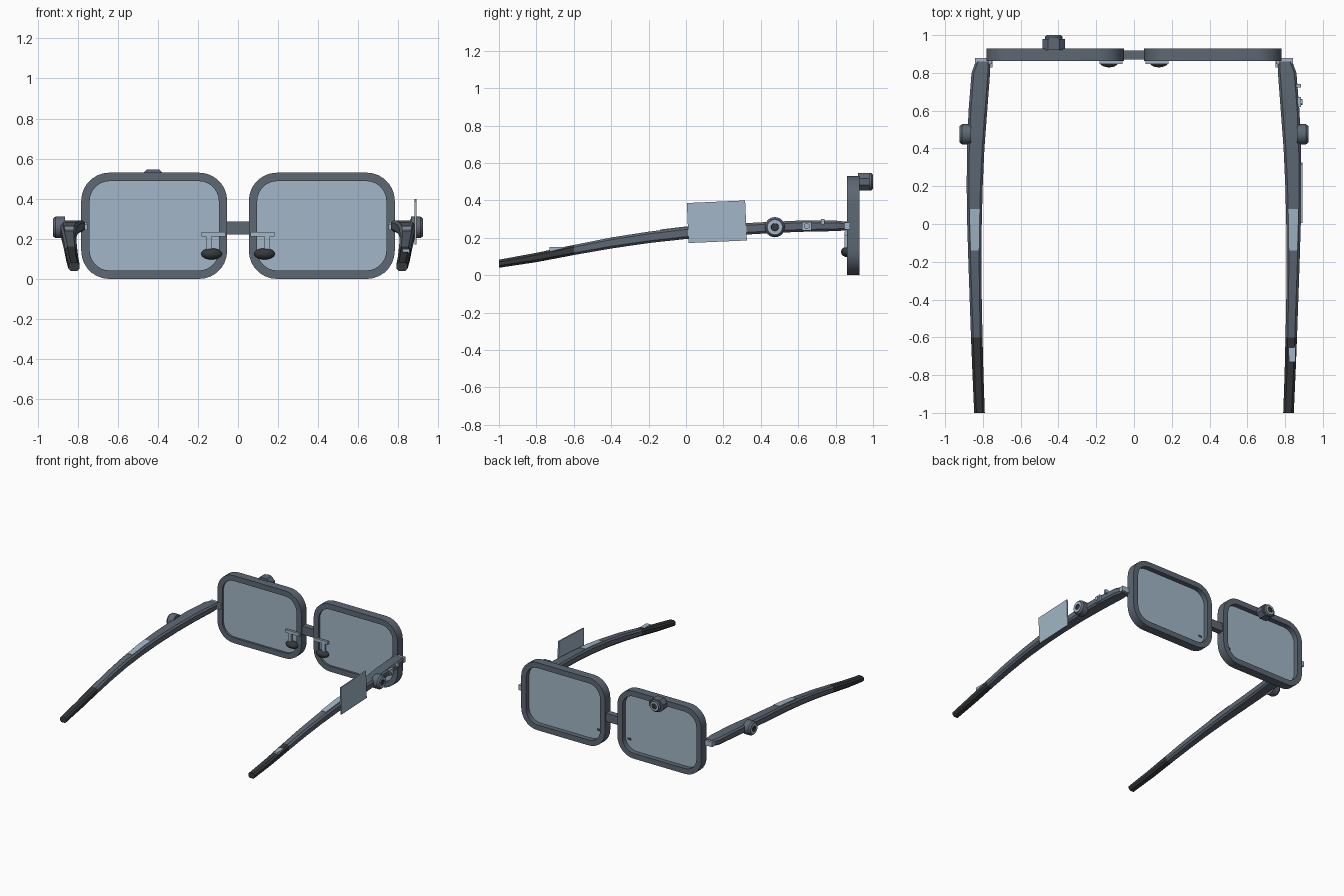
import bpy, bmesh, math
from mathutils import Matrix, Vector

if "Cube" in bpy.data.objects:
    bpy.data.objects.remove(bpy.data.objects["Cube"])


def material(name, rgb):
    m = bpy.data.materials.new(name)
    m.diffuse_color = (*rgb, 1)
    m.use_nodes = True
    m.node_tree.nodes["Principled BSDF"].inputs["Base Color"].default_value = m.diffuse_color
    return m


SLATE = material("slate grey", (0.11, 0.137, 0.172))
PALE = material("pale blue", (0.36, 0.47, 0.57))
BLACK = material("soft black", (0.036, 0.042, 0.046))


def finish(bm, name, mats, smooth=True):
    bmesh.ops.recalc_face_normals(bm, faces=bm.faces)
    me = bpy.data.meshes.new(name)
    bm.to_mesh(me)
    bm.free()
    for m in mats:
        me.materials.append(m)
    ob = bpy.data.objects.new(name, me)
    bpy.context.collection.objects.link(ob)
    if smooth:
        bpy.ops.object.select_all(action='DESELECT')
        ob.select_set(True)
        bpy.context.view_layer.objects.active = ob
        bpy.ops.object.shade_smooth_by_angle(angle=math.radians(35))
    return ob


def box(name, lo, hi, mat, tilt=0):
    lo, hi = Vector(lo), Vector(hi)
    bm = bmesh.new()
    bmesh.ops.create_cube(bm, size=1, matrix=Matrix.Translation((lo + hi) / 2)
                          @ Matrix.Rotation(tilt, 4, 'X')
                          @ Matrix.Diagonal((*(hi - lo), 1)))
    return finish(bm, name, [mat], False)


def loft(bm, loops, caps=True, closed=False):
    """Skin a list of equal-length point loops."""
    rings = [[bm.verts.new(p) for p in lp] for lp in loops]
    pairs = list(zip(rings, rings[1:])) + ([(rings[-1], rings[0])] if closed else [])
    for a, b in pairs:
        n = len(a)
        for i in range(n):
            bm.faces.new((a[i], a[(i + 1) % n], b[(i + 1) % n], b[i]))
    if caps:
        bm.faces.new(rings[0])
        bm.faces.new(rings[-1])


def rounded(cx, cz, hw, hh, r, y, seg=7):
    """Rounded rectangle in the xz plane."""
    pts = []
    for q, (sx, sz) in enumerate(((1, 1), (-1, 1), (-1, -1), (1, -1))):
        for i in range(seg + 1):
            a = (q + i / seg) * math.pi / 2
            pts.append((cx + sx * (hw - r) + r * math.cos(a), y,
                        cz + sz * (hh - r) + r * math.sin(a)))
    return pts


def dial(name, centre, axis, steps, mats, n=24):
    """Stepped round part: steps are (distance, radius, material index)."""
    rot = Vector((0, 0, 1)).rotation_difference(Vector(axis)).to_matrix()
    bm = bmesh.new()
    loops = [[Vector(centre) + rot @ Vector((r * math.cos(2 * math.pi * i / n),
                                             r * math.sin(2 * math.pi * i / n), d))
              for i in range(n)] for d, r, _ in steps]
    loft(bm, loops)
    bm.faces.ensure_lookup_table()
    for k in range(len(steps) - 1):
        for f in bm.faces[k * n:(k + 1) * n]:
            f.material_index = steps[k + 1][2]
    bm.faces[-1].material_index = 2
    return finish(bm, name, mats)


# Temple stations: y, inner x, outer x, bottom z, top z
STATIONS = [(0.86, 0.762, 0.838, 0.240, 0.286), (0.80, 0.762, 0.860, 0.236, 0.292),
            (0.60, 0.777, 0.876, 0.232, 0.292), (0.40, 0.792, 0.884, 0.222, 0.283),
            (0.20, 0.801, 0.886, 0.210, 0.272), (0.00, 0.806, 0.883, 0.194, 0.257),
            (-0.20, 0.808, 0.877, 0.172, 0.233), (-0.40, 0.806, 0.870, 0.143, 0.202),
            (-0.60, 0.802, 0.863, 0.108, 0.162), (-0.80, 0.797, 0.855, 0.070, 0.120),
            (-1.00, 0.790, 0.846, 0.040, 0.083)]


def station(y):
    for a, b in zip(STATIONS, STATIONS[1:]):
        if a[0] >= y >= b[0]:
            t = (a[0] - y) / (a[0] - b[0])
            return [p + (q - p) * t for p, q in zip(a, b)]


def temple_loop(s, st):
    y, x0, x1, z0, z1 = st
    c = 0.012
    return [(s * x, y, z) for x, z in (
        (x0 + c, z0), (x1 - c, z0), (x1, z0 + c), (x1, z1 - c),
        (x1 - c, z1), (x0 + c, z1), (x0, z1 - c), (x0, z0 + c))]


for s, side in ((-1, "left"), (1, "right")):
    # Rim and lens
    cx, cz = s * 0.418, 0.265
    bm = bmesh.new()
    loft(bm, [rounded(cx, cz, 0.364, 0.265, 0.14, 0.862),
              rounded(cx, cz, 0.364, 0.265, 0.14, 0.928),
              rounded(cx, cz, 0.322, 0.223, 0.10, 0.928),
              rounded(cx, cz, 0.322, 0.223, 0.10, 0.862)], caps=False, closed=True)
    finish(bm, side + "_rim", [SLATE])
    bm = bmesh.new()
    loft(bm, [rounded(cx, cz, 0.325, 0.226, 0.10, 0.878),
              rounded(cx, cz, 0.325, 0.226, 0.10, 0.890)])
    finish(bm, side + "_lens", [PALE])

    # Nose pad with its bracket
    bm = bmesh.new()
    bmesh.ops.create_uvsphere(bm, u_segments=20, v_segments=12, radius=1,
                              matrix=Matrix.Translation((s * 0.132, 0.861, 0.125))
                              @ Matrix.Diagonal((0.052, 0.032, 0.028, 1)))
    finish(bm, side + "_nose_pad", [BLACK])
    xs = sorted((s * 0.062, s * 0.183))
    box(side + "_pad_bar", (xs[0], 0.848, 0.212), (xs[1], 0.866, 0.235), PALE)
    xs = sorted((s * 0.133, s * 0.16))
    box(side + "_pad_arm", (xs[0], 0.848, 0.135), (xs[1], 0.864, 0.215), PALE)

    # Hinge
    xs = sorted((s * 0.752, s * 0.842))
    box(side + "_hinge", (xs[0], 0.848, 0.244), (xs[1], 0.878, 0.283), PALE)
    xs = sorted((s * 0.75, s * 0.775))
    box(side + "_hinge_knuckle", (xs[0], 0.828, 0.244), (xs[1], 0.865, 0.275), PALE)

    # Temple with dark ear tip
    bm = bmesh.new()
    loft(bm, [temple_loop(s, st) for st in STATIONS])
    for f in bm.faces:
        f.material_index = 1 if f.calc_center_median().y < -0.6 else 0
    finish(bm, side + "_temple", [SLATE, BLACK])

    # Pale inlay lying on top of the temple
    bm = bmesh.new()
    loops = []
    for y in (0.08, 0.0, -0.14):
        _, x0, x1, _, z1 = station(y)
        loops.append([(s * x, y, z) for x, z in (
            (x0 + 0.012, z1 - 0.004), (x1 - 0.016, z1 - 0.004),
            (x1 - 0.016, z1 + 0.004), (x0 + 0.012, z1 + 0.004))])
    loft(bm, loops)
    finish(bm, side + "_temple_inlay", [PALE], False)

    # Round dial on the outside of the temple
    dial(side + "_dial", (s * 0.862, 0.475, 0.257), (s, 0, 0),
         [(0, 0.054, 0), (0.048, 0.054, 0), (0.062, 0.043, 0), (0.062, 0.038, 0),
          (0.062, 0.021, 1), (0.054, 0.019, 2)], [SLATE, PALE, BLACK])

# Bridge
box("bridge", (-0.062, 0.872, 0.222), (0.062, 0.918, 0.287), SLATE)

# Camera on the front of one rim
bm = bmesh.new()
loft(bm, [rounded(-0.425, 0.5, 0.06, 0.047, 0.03, y, 1) for y in (0.92, 0.98)])
finish(bm, "camera_body", [SLATE], False)
dial("camera_lens", (-0.425, 0.975, 0.5), (0, 1, 0),
     [(0, 0.046, 0), (0.016, 0.046, 0), (0.025, 0.038, 0), (0.025, 0.034, 0),
      (0.025, 0.022, 1), (0.018, 0.02, 2)], [SLATE, PALE, BLACK])

# Small display panel beside the right temple
box("side_panel", (0.881, 0.009, 0.179), (0.891, 0.321, 0.393), PALE, math.radians(2.5))

# Switches on the right temple
box("switch_plate", (0.865, 0.62, 0.24), (0.883, 0.672, 0.286), PALE)
dial("switch_button", (0.875, 0.646, 0.263), (1, 0, 0),
     [(0, 0.016, 0), (0.017, 0.016, 0)], [PALE, PALE, PALE], 12)
box("small_button", (0.858, 0.722, 0.272), (0.884, 0.74, 0.3), PALE)

# Connector on the right ear tip
box("tip_connector", (0.82, -0.73, 0.115), (0.855, -0.6, 0.15), PALE)
